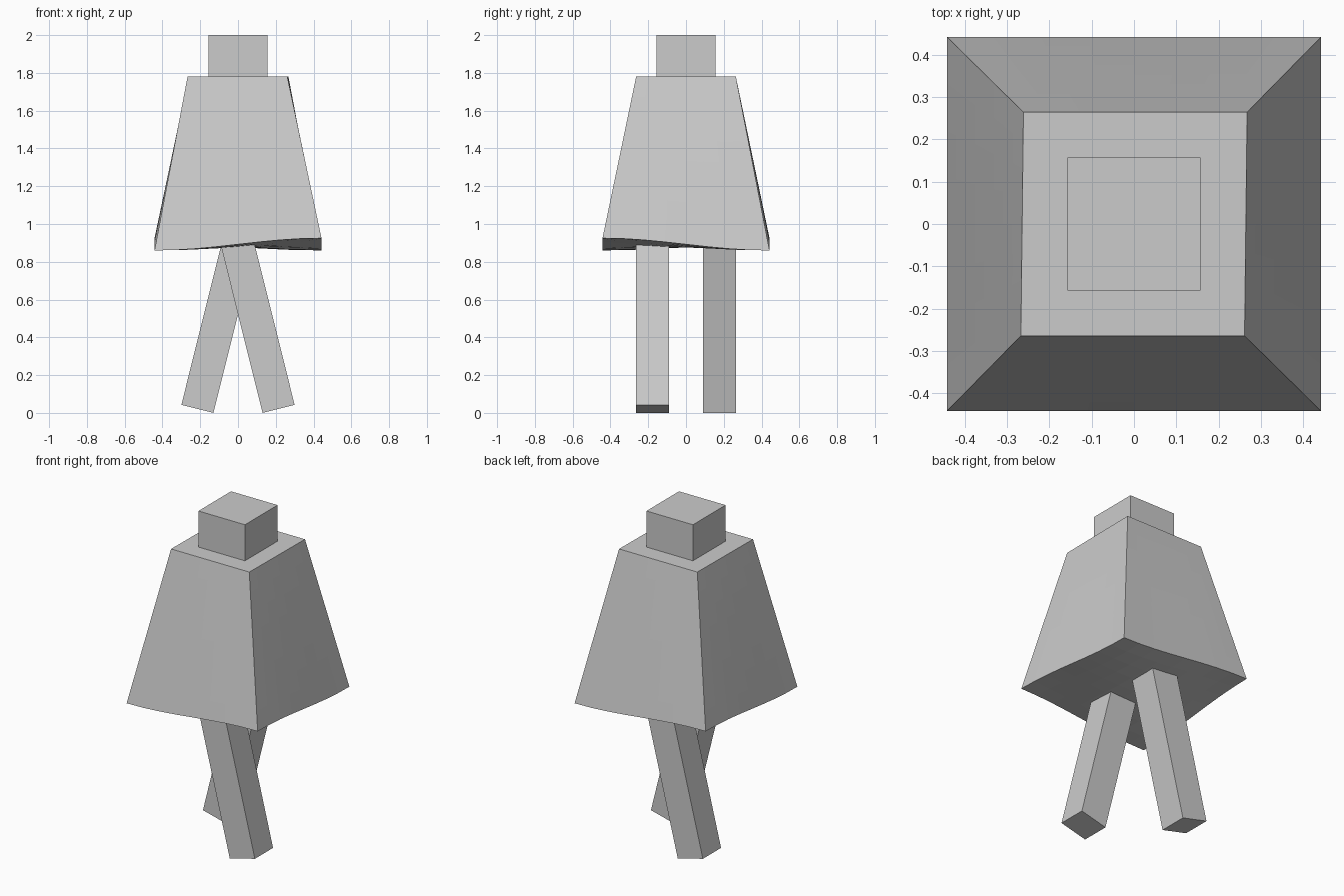
import bpy, bmesh, math
from mathutils import Matrix

cube = bpy.data.objects.get("Cube")
if cube:
    bpy.data.objects.remove(cube, do_unlink=True)

GREY = (0.6, 0.6, 0.6, 1)
grey = bpy.data.materials.new("plain grey")
grey.use_nodes = True
grey.diffuse_color = GREY
grey.node_tree.nodes["Principled BSDF"].inputs["Base Color"].default_value = GREY


def add_object(name, bm):
    mesh = bpy.data.meshes.new(name)
    bm.to_mesh(mesh)
    bm.free()
    mesh.materials.append(grey)
    obj = bpy.data.objects.new(name, mesh)
    bpy.context.collection.objects.link(obj)
    return obj


def box(name, size, centre, tilt=0):
    """Box turned about the y axis, then moved to its centre."""
    bm = bmesh.new()
    place = (Matrix.Translation(centre) @ Matrix.Rotation(tilt, 4, 'Y')
             @ Matrix.Diagonal((*size, 1)))
    bmesh.ops.create_cube(bm, size=1, matrix=place)
    return add_object(name, bm)


# Head: short block on the flat top of the body
box("head", (0.314, 0.314, 0.24), (0, 0, 1.88))

# Body: tapered block with a gently twisted, sagging underside
TOP_Z, HEM_Z = 1.78, 0.8925
TOP_HALF, HEM_HALF = 0.264, 0.442
bm = bmesh.new()
bmesh.ops.create_cube(bm, size=2)
bmesh.ops.subdivide_edges(bm, edges=bm.edges[:], cuts=7, use_grid_fill=True)
for vert in bm.verts:
    u, v, w = vert.co
    t = (w + 1) / 2
    wave = math.sin(u * math.pi / 2) * math.sin(v * math.pi / 2)
    hem = HEM_Z - 0.0325 * wave - 0.018 * (1 - u * u) * (1 - v * v)
    half = HEM_HALF + (TOP_HALF - HEM_HALF) * t
    vert.co = (half * u + 0.003 * v * t, half * v, hem + (TOP_Z - hem) * t)
add_object("body", bm)

# Legs: square posts crossing in a stride, one ahead of the other
WIDTH, LENGTH, TILT = 0.175, 1.0, math.radians(14)
for name, side in (("front_leg", 1), ("back_leg", -1)):
    foot_x, foot_z = 0.215, WIDTH / 2 * math.sin(TILT)
    centre = (side * (foot_x - math.sin(TILT) * LENGTH / 2),
              -side * 0.178,
              foot_z + math.cos(TILT) * LENGTH / 2)
    box(name, (WIDTH, WIDTH, LENGTH), centre, -side * TILT)
